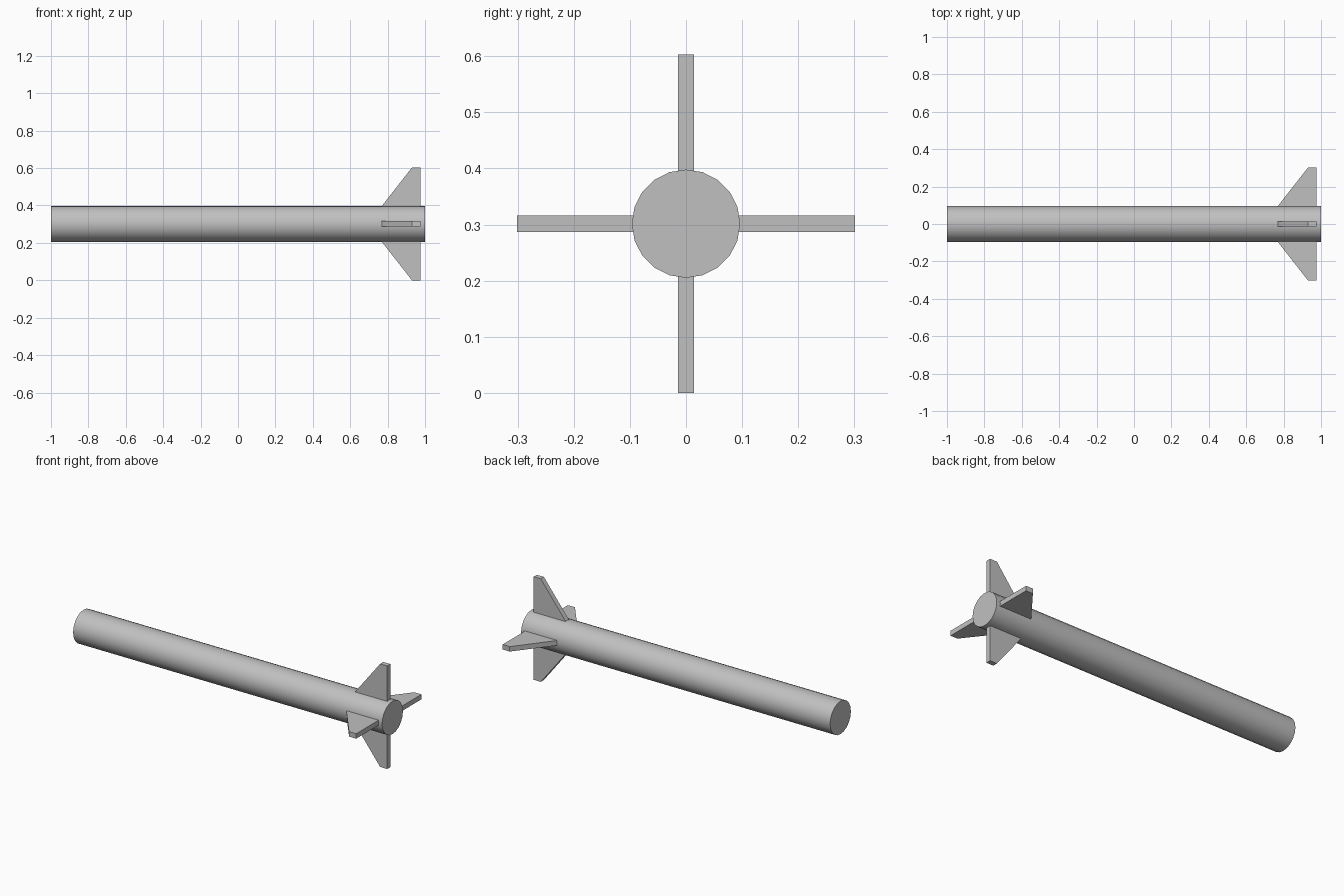
import bpy, bmesh, math
from mathutils import Matrix, Vector

if "Cube" in bpy.data.objects:
    bpy.data.objects.remove(bpy.data.objects["Cube"], do_unlink=True)

AXIS_Z = 0.3015      # height of the body axis
RADIUS = 0.0965
FIN_SPAN = 0.3015    # axis to fin tip
FIN_THICK = 0.029

grey = bpy.data.materials.new("light grey")
grey.use_nodes = True
colour = (0.53, 0.53, 0.53, 1)
grey.diffuse_color = colour
grey.node_tree.nodes["Principled BSDF"].inputs["Base Color"].default_value = colour


def add_object(name, bm):
    bmesh.ops.recalc_face_normals(bm, faces=bm.faces)
    mesh = bpy.data.meshes.new(name)
    bm.to_mesh(mesh)
    bm.free()
    mesh.materials.append(grey)
    obj = bpy.data.objects.new(name, mesh)
    obj.location.z = AXIS_Z
    bpy.context.collection.objects.link(obj)
    return obj


# Body: long 20-sided tube lying along x, with flat ends
bm = bmesh.new()
bmesh.ops.create_cone(bm, cap_ends=True, segments=20, radius1=RADIUS,
                      radius2=RADIUS, depth=2,
                      matrix=Matrix.Rotation(math.pi / 2, 4, 'Y'))
body = add_object("body", bm)
bpy.ops.object.select_all(action='DESELECT')
body.select_set(True)
bpy.context.view_layer.objects.active = body
bpy.ops.object.shade_smooth_by_angle(angle=math.radians(30))

# Fins: swept plates around the tail, roots sunk slightly into the body
PROFILE = [(0.766, 0.092), (0.976, 0.092), (0.976, FIN_SPAN), (0.93, FIN_SPAN)]
for i, name in enumerate(["top_fin", "front_fin", "bottom_fin", "back_fin"]):
    bm = bmesh.new()
    face = bm.faces.new([bm.verts.new((x, -FIN_THICK / 2, r)) for x, r in PROFILE])
    ext = bmesh.ops.extrude_face_region(bm, geom=[face])
    moved = [v for v in ext["geom"] if isinstance(v, bmesh.types.BMVert)]
    bmesh.ops.translate(bm, verts=moved, vec=Vector((0, FIN_THICK, 0)))
    bm.transform(Matrix.Rotation(i * math.pi / 2, 4, 'X'))
    add_object(name, bm)
